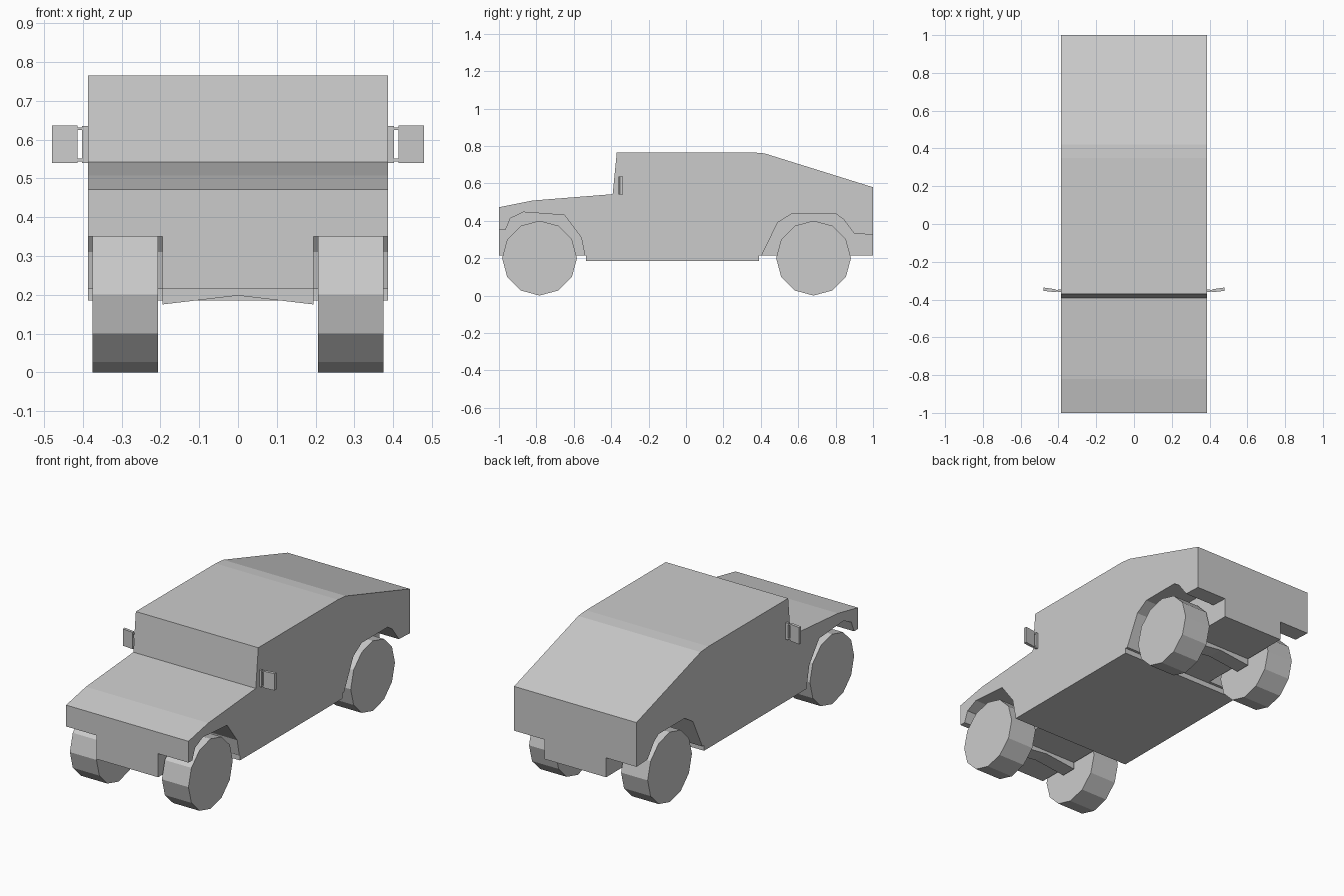
import bpy, bmesh, math

if "Cube" in bpy.data.objects:
    bpy.data.objects.remove(bpy.data.objects["Cube"])


def prism(name, pts, axis, a, b):
    """Extrude a 2D profile along x (points are y,z), y (x,z) or z (x,y)."""
    def place(p, t):
        return {'x': (t, p[0], p[1]), 'y': (p[0], t, p[1]), 'z': (p[0], p[1], t)}[axis]
    bm = bmesh.new()
    lo = [bm.verts.new(place(p, a)) for p in pts]
    hi = [bm.verts.new(place(p, b)) for p in pts]
    bm.faces.new(lo)
    bm.faces.new(hi[::-1])
    n = len(pts)
    for i in range(n):
        j = (i + 1) % n
        bm.faces.new((lo[j], lo[i], hi[i], hi[j]))
    bmesh.ops.recalc_face_normals(bm, faces=bm.faces)
    me = bpy.data.meshes.new(name)
    bm.to_mesh(me)
    bm.free()
    ob = bpy.data.objects.new(name, me)
    bpy.context.scene.collection.objects.link(ob)
    return ob


# Body shell from its side profile
body = prism("body", [(-1, .215), (-1, .472), (-.82, .508), (-.392, .542), (-.37, .766),
                      (.35, .766), (.42, .76), (1, .579), (1, .215),
                      (.39, .215), (.39, .185), (-.535, .185), (-.535, .215)],
             'x', -.387, .387)

# Wheel wells cut into both sides
front_arch = [(-1.1, .1), (-1.1, .35), (-.965, .35), (-.94, .412), (-.87, .446),
              (-.65, .43), (-.56, .31), (-.518, .1)]
rear_arch = [(.349, .1), (.49, .39), (.565, .437), (.8, .437), (.84, .41),
             (.9, .33), (1.1, .322), (1.1, .1)]
for side in (-1, 1):
    for arch in (front_arch, rear_arch):
        cutter = prism("arch_cutter", arch, 'x', side * .195, side * .5)
        cutter.hide_render = True
        mod = body.modifiers.new("wheel_well", 'BOOLEAN')
        mod.operation = 'DIFFERENCE'
        mod.solver = 'EXACT'
        mod.object = cutter
        bpy.context.view_layer.objects.active = body
        bpy.ops.object.modifier_apply(modifier=mod.name)
        bpy.data.objects.remove(cutter)

# Twelve-sided wheels and shallow V-shaped axles
for end, y in (("front", -.783), ("rear", .682)):
    ring = [(y + .2 * math.sin(i * math.pi / 6), .2 + .2 * math.cos(i * math.pi / 6))
            for i in range(12)]
    for label, side in (("left", -1), ("right", 1)):
        prism(f"{end}_{label}_wheel", ring, 'x', side * .207, side * .375)
    prism(f"{end}_axle", [(-.195, .216), (-.195, .175), (0, .198), (.195, .175), (.195, .216)],
          'y', y - .045, y + .045)

# Side mirrors: door bracket, two thin arms and a slightly angled housing
for label, s in (("left", -1), ("right", 1)):
    prism(f"{label}_mirror_bracket", [(s * .38, -.36), (s * .402, -.36), (s * .402, -.347),
                                      (s * .38, -.347)], 'z', .54, .635)
    for z in (.544, .625):
        prism(f"{label}_mirror_arm", [(s * .402, -.357), (s * .416, -.359), (s * .416, -.35),
                                      (s * .402, -.349)], 'z', z, z + .007)
    prism(f"{label}_mirror", [(s * .414, -.361), (s * .48, -.354), (s * .48, -.336),
                              (s * .414, -.346)], 'z', .54, .636)
